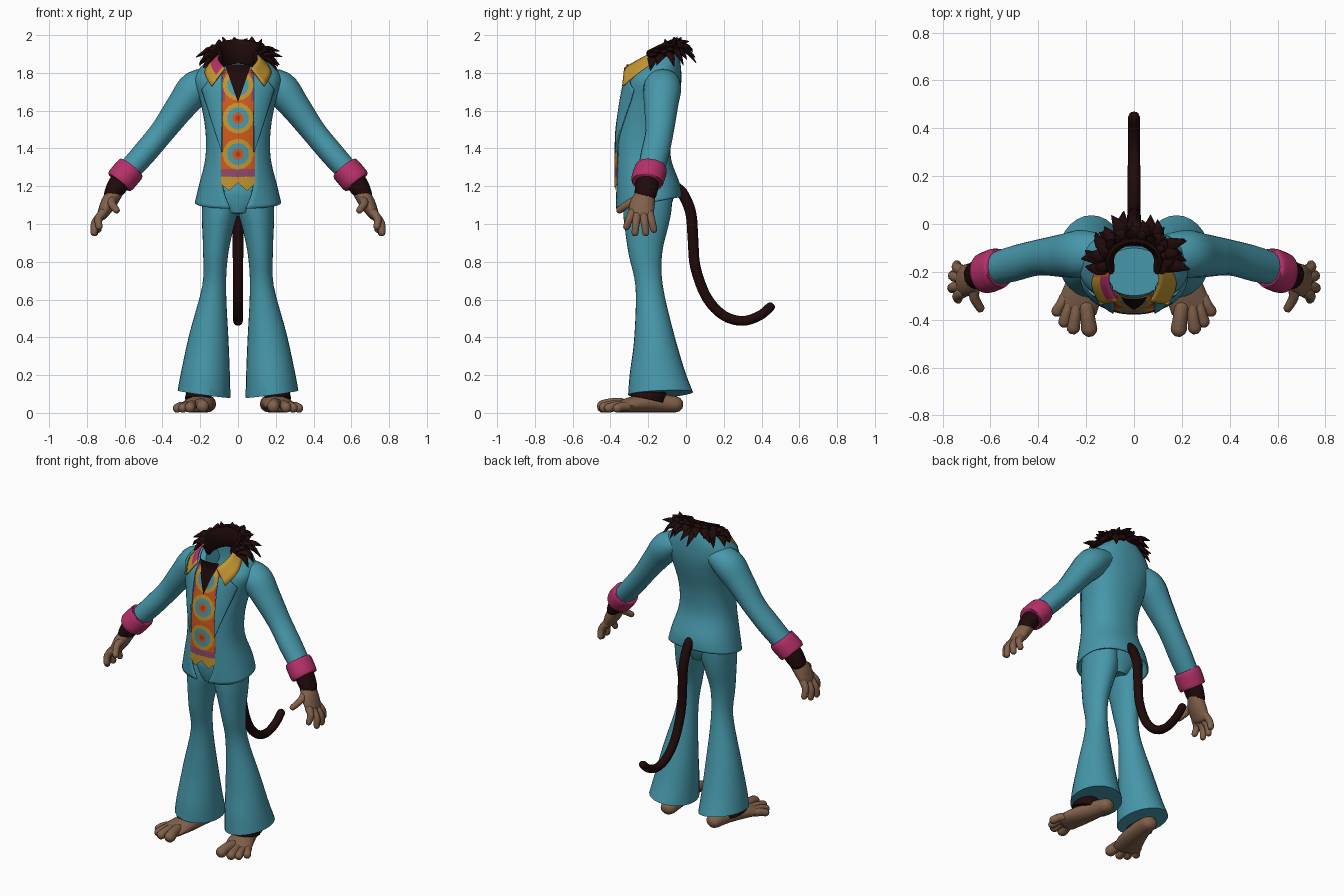
import bpy, bmesh, math, random
from mathutils import Vector

if "Cube" in bpy.data.objects:
    bpy.data.objects.remove(bpy.data.objects["Cube"])
random.seed(4)


def material(name, r, g, b):
    m = bpy.data.materials.new(name)
    m.use_nodes = True
    m.diffuse_color = (r, g, b, 1)
    m.node_tree.nodes["Principled BSDF"].inputs["Base Color"].default_value = (r, g, b, 1)
    return m


TEAL = material("teal cloth", 0.062, 0.31, 0.40)
FUR = material("dark brown fur", 0.014, 0.003, 0.003)
SKIN = material("tan skin", 0.22, 0.12, 0.07)
PINK = material("magenta cuff", 0.46, 0.03, 0.14)
YELLOW = material("mustard", 0.54, 0.30, 0.03)
ORANGE = material("orange", 0.62, 0.10, 0.012)
RED = material("rust red", 0.42, 0.05, 0.012)
PURPLE = material("dusty purple", 0.28, 0.07, 0.14)


def smooth(rows, k):
    """Catmull-Rom interpolation of tuples, k steps per span."""
    rows = [tuple(r) for r in rows]
    ext = [rows[0]] + rows + [rows[-1]]
    out = []
    for a, b, c, d in zip(ext, ext[1:], ext[2:], ext[3:]):
        for i in range(k):
            t = i / k
            out.append(tuple(q + 0.5 * t * (r - p + t * (2 * p - 5 * q + 4 * r - s + t * (3 * (q - r) + s - p)))
                             for p, q, r, s in zip(a, b, c, d)))
    return out + [rows[-1]]


def bridge(bm, rings, closed=True):
    for a, b in zip(rings, rings[1:]):
        for i in range(len(a) if closed else len(a) - 1):
            j = (i + 1) % len(a)
            bm.faces.new((a[i], a[j], b[j], b[i]))


def sweep(bm, stations, ref, sides=16, k=4, rounded=False):
    """Elliptical tube through (x, y, z, width, depth) stations."""
    st = smooth(stations, k)
    pts = [Vector(s[:3]) for s in st]
    frames = []
    for i, p in enumerate(pts):
        t = (pts[min(i + 1, len(pts) - 1)] - pts[max(i - 1, 0)]).normalized()
        u = t.cross(Vector(ref)).normalized()
        frames.append((p, t, u, t.cross(u), st[i][3], st[i][4]))
    if rounded:
        for idx, sign in ((0, -1), (-1, 1)):
            p, t, u, v, a, b = frames[idx]
            r = min(a, b)
            caps = [(p + t * sign * r * f, t, u, v, a * s, b * s) for f, s in ((0.5, 0.84), (0.85, 0.45))]
            frames = caps[::-1] + frames if sign < 0 else frames + caps
    rings = []
    for p, t, u, v, a, b in frames:
        angles = [2 * math.pi * i / sides for i in range(sides)]
        rings.append([bm.verts.new(p + u * a * math.cos(q) + v * b * math.sin(q)) for q in angles])
    bridge(bm, rings)
    bm.faces.new(rings[0])
    bm.faces.new(rings[-1])


def finish(bm, name, mats, mirror=False, thick=0):
    bmesh.ops.recalc_face_normals(bm, faces=bm.faces)
    me = bpy.data.meshes.new(name)
    bm.to_mesh(me)
    bm.free()
    for m in mats:
        me.materials.append(m)
    me.polygons.foreach_set("use_smooth", [True] * len(me.polygons))
    me.set_sharp_from_angle(angle=math.radians(45))
    ob = bpy.data.objects.new(name, me)
    bpy.context.scene.collection.objects.link(ob)
    if mirror:
        ob.modifiers.new("both sides", "MIRROR")
    if thick:
        mod = ob.modifiers.new("thickness", "SOLIDIFY")
        mod.thickness, mod.offset = thick, 0


def tube(name, stations, mat, ref=(0, 1, 0), mirror=False, **kw):
    bm = bmesh.new()
    sweep(bm, stations, ref, **kw)
    finish(bm, name, [mat], mirror)


# Jacket body: height, half width, front, back, slope, half opening
SECTIONS = smooth([
    (1.112, 0.224, -0.368, -0.03, 0.18, 0.04), (1.20, 0.203, -0.372, -0.038, 0.08, 0.078),
    (1.35, 0.168, -0.372, -0.085, 0, 0.085), (1.50, 0.168, -0.368, -0.08, 0, 0.085),
    (1.65, 0.195, -0.345, -0.045, 0, 0.085), (1.75, 0.225, -0.32, -0.03, 0, 0.09),
    (1.815, 0.2, -0.31, -0.035, 0.3, 0.09), (1.87, 0.115, -0.30, -0.06, 0.6, 0.09)], 4)
POWER = 2.3


def bend(value):
    return math.copysign(abs(value) ** (2 / POWER), value)


bm = bmesh.new()
rings = []
for z, rx, yf, yb, slope, gap in SECTIONS:
    yc, ry = (yf + yb) / 2, (yb - yf) / 2
    start = math.asin((gap / rx) ** (POWER / 2))
    ring = []
    for i in range(41):
        a = start + (2 * math.pi - 2 * start) * i / 40
        dy = -ry * bend(math.cos(a))
        ring.append(bm.verts.new((rx * bend(math.sin(a)), yc + dy, z + slope * dy)))
    rings.append(ring)
bridge(bm, rings, closed=False)
finish(bm, "jacket", [TEAL], thick=0.01)


def chest(x, z):
    """Front of the body at x, z."""
    rows = [(s[0] - s[4] * (s[3] - s[2]) / 2,) + s[1:4] for s in SECTIONS]
    z = min(max(z, rows[0][0]), rows[-1][0])
    for a, b in zip(rows, rows[1:]):
        if z <= b[0]:
            t = (z - a[0]) / (b[0] - a[0])
            rx, yf, yb = (p + t * (q - p) for p, q in zip(a[1:], b[1:]))
            return (yf + yb) / 2 - (yb - yf) / 2 * (1 - min(abs(x) / rx, 0.93) ** POWER) ** (1 / POWER)


def panel(name, nx, nz, place, lift, mats, rule=None, mirror=False, thick=0):
    """Cloth panel laid over the chest; place(u, v) gives x and z."""
    bm = bmesh.new()
    rows = []
    for j in range(nz + 1):
        row = [place(i / nx, j / nz) for i in range(nx + 1)]
        rows.append([bm.verts.new((x, chest(x, z) - lift, z)) for x, z in row])
    bridge(bm, rows, closed=False)
    if rule:
        for f in bm.faces:
            c = f.calc_center_median()
            f.material_index = rule(c.x, c.z)
    finish(bm, name, mats, mirror, thick)


# Patterned shirt with pointed hem
def shirt_place(u, v):
    x = 0.178 * (u - 0.5)
    low = 1.175 + abs(abs(x) - 0.048) * 0.9
    return x, low + (1.815 - low) * v


def shirt_rule(x, z):
    d = min(math.hypot(x, z - c) for c in (1.37, 1.56, 1.735))
    if z < 1.25:
        return 0
    for limit, index in ((0.014, 2), (0.03, 1), (0.057, 3), (0.08, 0)):
        if d < limit:
            return index
    return 4 if z < 1.29 or (abs(x) > 0.07 and z > 1.65) else 1


panel("shirt", 44, 150, shirt_place, 0.006, [YELLOW, ORANGE, RED, TEAL, PURPLE], shirt_rule)
panel("chest_fur", 12, 12, lambda u, v: (0.14 * (u - 0.5) * v, 1.645 + 0.2 * v), 0.014, [FUR])


# Lapels
def lapel_place(u, v):
    width = 0.105 * v / 0.85 if v < 0.85 else 0.105 - 0.3 * (v - 0.85)
    return 0.085 + width * u, 1.38 + 0.42 * v - 0.03 * u * v


panel("lapels", 10, 20, lapel_place, 0.013, [TEAL], mirror=True, thick=0.01)

# Shirt collar, patterned on the right side
inner = smooth([(0.09, -0.15, 1.92), (0.105, -0.24, 1.875), (0.07, -0.325, 1.825)], 4)
outer = smooth([(0.14, -0.15, 1.865), (0.175, -0.25, 1.80), (0.14, -0.335, 1.73)], 4)
for name, side in (("left_collar", 1), ("right_collar", -1)):
    bm = bmesh.new()
    edges = [[Vector((side * x, y, z)) for x, y, z in edge] for edge in (inner, outer)]
    rows = [[bm.verts.new(a.lerp(b, t / 4)) for a, b in zip(*edges)] for t in range(5)]
    bridge(bm, rows, closed=False)
    for i, f in enumerate(bm.faces):
        column, row = i % 8, i // 8
        if side < 0:
            f.material_index = 1 if column < 3 else 2 if row < 2 and column < 7 else 0
    finish(bm, name, [YELLOW, ORANGE, PINK], thick=0.009)

# Sleeves, cuffs and wrists
tube("sleeves", [(0.10, -0.12, 1.775, 0.05, 0.07), (0.215, -0.125, 1.725, 0.092, 0.1),
                 (0.30, -0.132, 1.625, 0.08, 0.09), (0.40, -0.14, 1.49, 0.066, 0.075),
                 (0.50, -0.165, 1.37, 0.064, 0.075), (0.59, -0.19, 1.27, 0.06, 0.068)], TEAL, mirror=True)
tube("cuffs", [(0.562, -0.183, 1.30, 0.07, 0.077), (0.572, -0.186, 1.288, 0.079, 0.086),
               (0.62, -0.205, 1.232, 0.079, 0.086), (0.63, -0.208, 1.22, 0.07, 0.077)],
     PINK, mirror=True, sides=24)
tube("wrist_fur", [(0.60, -0.195, 1.26, 0.055, 0.06), (0.64, -0.207, 1.20, 0.054, 0.062),
                   (0.668, -0.215, 1.155, 0.044, 0.058)], FUR, mirror=True, rounded=True)

# Hands with five digits
bm = bmesh.new()
sweep(bm, [(0.65, -0.21, 1.17, 0.042, 0.048), (0.685, -0.23, 1.11, 0.042, 0.066),
           (0.718, -0.24, 1.05, 0.029, 0.066)], (0, 1, 0), rounded=True)
for root, tip in (((0.665, -0.26, 1.13), (0.643, -0.352, 1.073)), ((0.715, -0.285, 1.06), (0.735, -0.315, 0.985)),
                  ((0.725, -0.26, 1.045), (0.762, -0.27, 0.952)), ((0.725, -0.225, 1.045), (0.758, -0.213, 0.952)),
                  ((0.715, -0.195, 1.055), (0.74, -0.17, 0.97))):
    mid = [(a + b) / 2 + o for a, b, o in zip(root, tip, (0.014, 0, 0.005))]
    sweep(bm, [(*root, 0.024, 0.024), (*mid, 0.021, 0.021), (*tip, 0.018, 0.019)],
          (0, 1, 0), sides=10, rounded=True)
finish(bm, "hands", [SKIN], mirror=True)

# Flared trousers with sloping hems
tube("hips", [(0, -0.2, 1.30, 0.13, 0.10), (0, -0.2, 1.18, 0.178, 0.135),
              (0, -0.205, 1.11, 0.165, 0.128), (0, -0.21, 1.05, 0.075, 0.11)], TEAL, sides=24)
bm = bmesh.new()
sweep(bm, [(0.095, -0.2, 1.17, 0.09, 0.13), (0.095, -0.205, 1.08, 0.096, 0.128),
           (0.105, -0.21, 1.0, 0.086, 0.118),
           (0.118, -0.215, 0.85, 0.067, 0.09), (0.126, -0.195, 0.67, 0.063, 0.072),
           (0.155, -0.168, 0.4, 0.105, 0.107), (0.172, -0.15, 0.2, 0.13, 0.15),
           (0.18, -0.135, 0.1, 0.14, 0.174)], (0, 1, 0), sides=28)
hem = min(bm.faces, key=lambda f: f.calc_center_median().z)
bmesh.ops.inset_region(bm, faces=[hem], thickness=0.012)
bmesh.ops.translate(bm, verts=hem.verts, vec=(0, 0, 0.025))
for v in bm.verts:
    v.co.z -= (0.17 * (v.co.y + 0.135) - 0.08 * (v.co.x - 0.18)) * max(0, 1 - v.co.z / 0.35)
finish(bm, "trouser_legs", [TEAL], mirror=True)

# Feet with four toes
tube("ankle_fur", [(0.205, -0.19, 0.14, 0.06, 0.09), (0.21, -0.205, 0.07, 0.072, 0.09)],
     FUR, mirror=True)
bm = bmesh.new()
sweep(bm, [(0.165, -0.055, 0.045, 0.05, 0.043), (0.18, -0.15, 0.052, 0.06, 0.05),
           (0.21, -0.27, 0.046, 0.08, 0.044), (0.238, -0.35, 0.032, 0.085, 0.03)], (0, 0, 1), rounded=True)
for x0, y0, x1, y1, r in ((0.2, -0.34, 0.187, -0.44, 0.034), (0.24, -0.34, 0.254, -0.435, 0.028),
                          (0.27, -0.33, 0.292, -0.41, 0.025), (0.29, -0.31, 0.322, -0.365, 0.024)):
    sweep(bm, [(x0, y0, r + 0.01, r, r), ((x0 + x1) / 2, (y0 + y1) / 2, r + 0.01, r * 0.9, r),
               (x1, y1, r, r, r)], (0, 0, 1), sides=12, rounded=True)
finish(bm, "feet", [SKIN], mirror=True)

# Tail
path = [(-0.07, 1.20), (-0.02, 1.165), (0.025, 1.06), (0.037, 0.92), (0.05, 0.77), (0.11, 0.61),
        (0.2, 0.515), (0.3, 0.487), (0.39, 0.515), (0.447, 0.562)]
tube("tail", [(0, y, z, 0.03 - 0.0006 * i, 0.03 - 0.0006 * i) for i, (y, z) in enumerate(path)],
     FUR, ref=(1, 0, 0), sides=12, rounded=True)


# Mane: a band round the back of the neck and layered tufts
def rim(a, out=0.0):
    x, y = (0.108 + out) * math.sin(a), -0.155 + (0.09 + out) * math.cos(a)
    return x, y, 1.885 + 0.5 * (min(y, -0.06) + 0.15)


bm = bmesh.new()
band = [rim(math.radians(d), -0.004) for d in range(-105, 106, 15)]
sweep(bm, [(x, y, z - 0.012, 0.02, 0.068) for x, y, z in band], (0, 0, 1), sides=10, k=2, rounded=True)
for count, reach, rise, drop in ((11, 0.11, -0.005, -0.06), (11, 0.11, 0.02, -0.005),
                                 (11, 0.07, 0.035, 0.04), (10, 0.035, 0.035, 0.055)):
    for i in range(count):
        a = math.radians(-108 + 216 * (i + random.uniform(0.2, 0.8)) / count)
        far = reach * random.uniform(0.75, 1.2)
        x0, y0, z0 = rim(a)
        x1, y1, _ = rim(a, far * 0.55)
        x2, y2, _ = rim(a + random.uniform(-0.15, 0.15), far)
        top = min(z0 + drop + random.uniform(-0.02, 0.02), 1.995)
        sweep(bm, [(x0, y0, z0, 0.032, 0.02), (x1, y1, min(z0 + rise, 1.965), 0.027, 0.016),
                   (x2, y2, top, 0.002, 0.002)], (0.01, 0.02, 1), sides=6, k=3)
finish(bm, "mane", [FUR])
